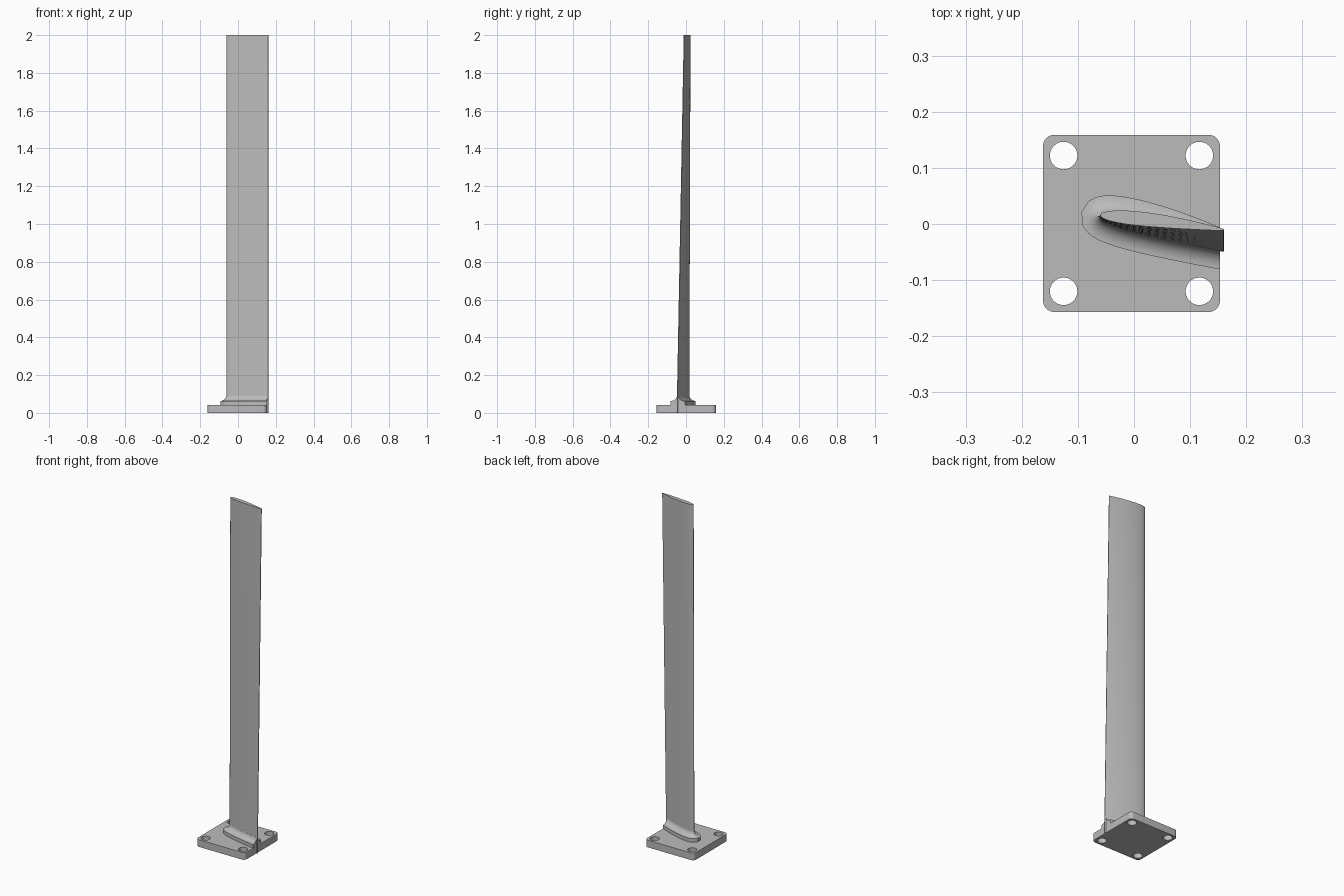
import bpy, bmesh
from math import sin, cos, pi, sqrt
from mathutils import Vector

cube = bpy.data.objects.get("Cube")
if cube:
    bpy.data.objects.remove(cube, do_unlink=True)

grey = bpy.data.materials.new("plain_grey")
grey.use_nodes = True
colour = (0.5, 0.5, 0.5, 1)
grey.diffuse_color = colour
grey.node_tree.nodes["Principled BSDF"].inputs["Base Color"].default_value = colour

HEIGHT, PLATE_TOP, PLATE_RIGHT = 2.0, 0.042, 0.153
TRAIL_X = 0.16


def section(u, steps=24):
    """Wing section at height fraction u, upper trailing edge round to lower."""
    lead = Vector((-0.062, 0.013)).lerp(Vector((-0.06, 0.016)), u)
    trail = Vector((TRAIL_X, -0.048)).lerp(Vector((TRAIL_X, -0.0105)), u)
    along = trail - lead
    across = Vector((-along.y, along.x))
    pts = []
    for i in range(-steps, steps + 1):
        t = (1 - cos(pi * i / steps)) / 2
        half = 0.55 * (0.2969 * sqrt(t) - 0.126 * t - 0.3516 * t**2
                       + 0.2843 * t**3 - 0.1015 * t**4) + 0.006 * t
        y = 0.04 * t * (1 - t) + (half if i < 0 else -half)
        pts.append(lead + along * t + across * y)
    return pts, along


def loft(rings):
    """Closed solid through rings of 3D points."""
    bm = bmesh.new()
    rows = [[bm.verts.new(p) for p in ring] for ring in rings]
    n = len(rows[0])
    for a, b in zip(rows, rows[1:]):
        for i in range(n):
            j = (i + 1) % n
            bm.faces.new((a[i], a[j], b[j], b[i]))
    bm.faces.new(rows[0][::-1])
    bm.faces.new(rows[-1])
    bmesh.ops.recalc_face_normals(bm, faces=bm.faces)
    return bm


def finish(bm, name):
    mesh = bpy.data.meshes.new(name)
    bm.to_mesh(mesh)
    bm.free()
    obj = bpy.data.objects.new(name, mesh)
    bpy.context.collection.objects.link(obj)
    mesh.materials.append(grey)
    return obj


def smooth(obj):
    bpy.ops.object.select_all(action='DESELECT')
    obj.select_set(True)
    bpy.context.view_layer.objects.active = obj
    bpy.ops.object.shade_smooth_by_angle(angle=0.6)


# Twisted blade
stations = 16
blade = finish(loft([[(p.x, p.y, HEIGHT * k / stations)
                      for p in section(k / stations)[0]]
                     for k in range(stations + 1)]), "blade")
smooth(blade)

# Raised foot with a concave fillet, cut flush with the plate edge
pts, along = section(0.03)
normals = []
for i, p in enumerate(pts):
    tangent = pts[min(i + 1, len(pts) - 1)] - pts[max(i - 1, 0)]
    normals.append(Vector((tangent.y, -tangent.x)).normalized())
if normals[0].y < 0:
    normals = [-n for n in normals]
# Carry the outline past the cut
pts = [pts[0] + along * 0.2] + pts + [pts[-1] + along * 0.2]
normals = [normals[0]] + normals + [normals[-1]]
FLARE, FOOT_TOP, FILLET = 0.033, 0.063, 0.03
levels = [(FLARE, PLATE_TOP - 0.004)]
for k in range(9):
    a = k / 8 * pi / 2
    levels.append((FLARE * (1 - sin(a)), FOOT_TOP + FILLET * (1 - cos(a))))
bm = loft([[(*(p + n * off), z) for p, n in zip(pts, normals)]
           for off, z in levels])
cut = bmesh.ops.bisect_plane(bm, geom=bm.verts[:] + bm.edges[:] + bm.faces[:],
                             plane_co=(PLATE_RIGHT, 0, 0), plane_no=(1, 0, 0),
                             clear_outer=True)
rim = [e for e in cut["geom_cut"] if isinstance(e, bmesh.types.BMEdge)]
bmesh.ops.holes_fill(bm, edges=rim, sides=0)
bmesh.ops.recalc_face_normals(bm, faces=bm.faces)
smooth(finish(bm, "blade_foot"))

# Mounting plate with rounded corners
CENTRE, HALF, CORNER = Vector((-0.0045, 0.001)), 0.1577, 0.02
outline = []
for c, (sx, sy) in enumerate(((1, 1), (-1, 1), (-1, -1), (1, -1))):
    for k in range(9):
        a = (c + k / 8) * pi / 2
        outline.append(CENTRE + Vector((sx, sy)) * (HALF - CORNER)
                       + Vector((cos(a), sin(a))) * CORNER)
plate = finish(loft([[(p.x, p.y, z) for p in outline]
                     for z in (0, PLATE_TOP)]), "mounting_plate")

# Four bolt holes
cutters = []
for sx in (-1, 1):
    for sy in (-1, 1):
        rings = [[(CENTRE.x + sx * 0.121 + 0.0245 * cos(k * pi / 20),
                   CENTRE.y + sy * 0.121 + 0.0245 * sin(k * pi / 20), z)
                  for k in range(40)] for z in (-0.05, 0.1)]
        cutter = finish(loft(rings), "hole_cutter")
        cutter.hide_render = True
        cutters.append(cutter)
        mod = plate.modifiers.new("bolt_hole", 'BOOLEAN')
        mod.operation, mod.solver, mod.object = 'DIFFERENCE', 'EXACT', cutter
bpy.ops.object.select_all(action='DESELECT')
plate.select_set(True)
bpy.context.view_layer.objects.active = plate
for mod in list(plate.modifiers):
    bpy.ops.object.modifier_apply(modifier=mod.name)
for cutter in cutters:
    bpy.data.objects.remove(cutter, do_unlink=True)
smooth(plate)
